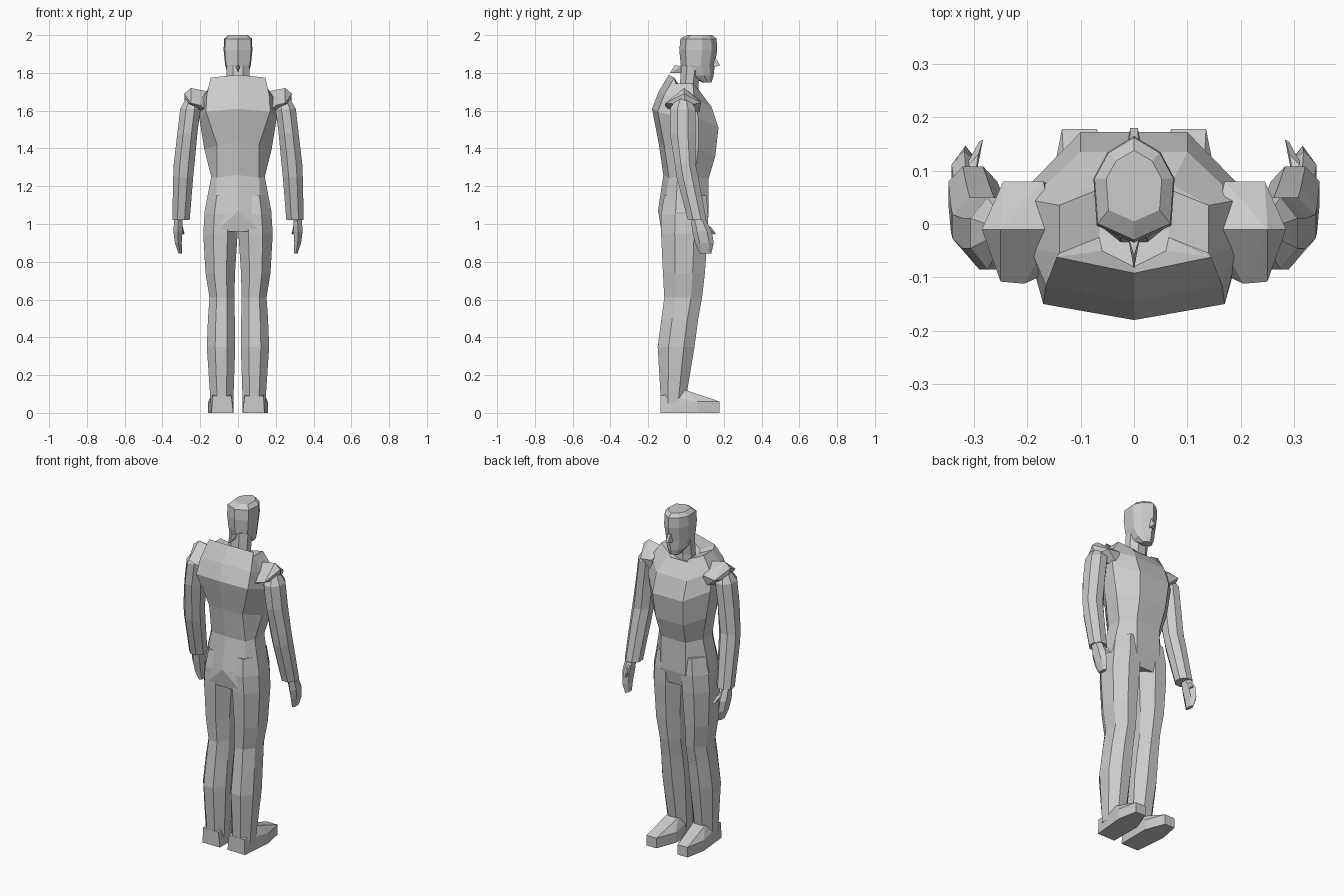
import bpy, bmesh
from math import sin, cos, pi


def finish(bm, name, mirror=False):
    bmesh.ops.recalc_face_normals(bm, faces=bm.faces)
    me = bpy.data.meshes.new(name)
    bm.to_mesh(me)
    bm.free()
    ob = bpy.data.objects.new(name, me)
    bpy.context.collection.objects.link(ob)
    if mirror:
        m = ob.modifiers.new("mirror", 'MIRROR')
        m.use_mirror_merge = False
    return ob


def skin(name, rings, mirror=False):
    """Join equal-length rings of points into a closed skin."""
    bm = bmesh.new()
    vs = [[bm.verts.new(p) for p in r] for r in rings]
    n = len(vs[0])
    for a, b in zip(vs, vs[1:]):
        for i in range(n):
            j = (i + 1) % n
            bm.faces.new((a[i], a[j], b[j], b[i]))
    bm.faces.new(vs[0][::-1])
    bm.faces.new(vs[-1])
    return finish(bm, name, mirror)


def limb(name, sections, n=8, mirror=True):
    """Sections are (z, centre x, half width, y back, y front)."""
    k = 1 / cos(pi / n)
    rings = []
    for z, cx, rx, y0, y1 in sections:
        cy, ry = (y0 + y1) / 2, (y1 - y0) / 2
        rings.append([(cx + rx * k * cos((i + .5) * 2 * pi / n),
                       cy + ry * k * sin((i + .5) * 2 * pi / n), z) for i in range(n)])
    return skin(name, rings, mirror)


def hull(name, pts, mirror=False):
    bm = bmesh.new()
    for p in pts:
        bm.verts.new(p)
    r = bmesh.ops.convex_hull(bm, input=bm.verts)
    junk = [v for v in r["geom_interior"] if isinstance(v, bmesh.types.BMVert)]
    bmesh.ops.delete(bm, geom=junk, context='VERTS')
    return finish(bm, name, mirror)


# Torso: z back, z front, back corner x, side x, front corner x, back y, side y, front y
torso = [
    (1.02, 0.97, .115, .165, .075, -.125, -.01, .105),
    (1.07, 1.05, .118, .178, .08, -.148, -.01, .12),
    (1.26, 1.24, .112, .142, .08, -.120, .00, .12),
    (1.43, 1.36, .110, .178, .09, -.145, .02, .155),
    (1.61, 1.51, .170, .205, .10, -.180, .02, .172),
    (1.70, 1.62, .165, .195, .10, -.145, .00, .135),
    (1.79, 1.70, .145, .140, .07, -.092, -.01, .075),
    (1.74, 1.69, .060, .065, .05, -.080, .02, .068),
]
rings = []
for zb, zf, wb, w, wf, yb, ys, yf in torso:
    zm = (zb + zf) / 2
    half = [(wb, yb + .03, zb - .015), (w, ys - .045, zm), (w, ys + .045, zm), (wf, yf, zf)]
    rings.append([(0, yb, zb)] + half + [(-x, y, z) for x, y, z in half[::-1]])
skin("torso", rings)

# Back hem of the jacket
hull("jacket_hem", [(-.115, -.13, .96), (.115, -.13, .96), (0, -.148, 1.07), (-.115, -.12, 1.06),
                    (.115, -.12, 1.06), (0, -.12, 1.03), (-.1, -.08, 1.0), (.1, -.08, 1.0)])

# Shoulder caps
hull("shoulder_cap", [(.15, -.01, 1.70), (.25, -.01, 1.72), (.285, -.01, 1.69),
                      (.245, .08, 1.64), (.17, .08, 1.65), (.205, -.112, 1.63),
                      (.25, -.108, 1.64), (.16, -.09, 1.60), (.14, .06, 1.55),
                      (.28, .0, 1.63)], True)

# Arms
limb("arm", [(1.665, .240, .035, -.05, .02), (1.61, .252, .054, -.085, .05),
             (1.48, .268, .053, -.085, .05), (1.32, .285, .055, -.060, .05),
             (1.25, .290, .053, -.050, .065), (1.02, .302, .046, .01, .108)])
limb("hand", [(1.04, .315, .022, .03, .09), (.96, .318, .024, .04, .13),
              (.90, .316, .018, .055, .14), (.845, .306, .010, .075, .13)], 6)
hull("thumb", [(.30, .07, 1.01), (.32, .10, 1.0), (.30, .09, .96), (.292, .13, .985),
               (.283, .158, .95), (.290, .155, .945)], True)

# Legs, running up inside the torso
limb("leg", [(.05, .085, .060, -.132, -.005), (.35, .090, .075, -.150, .045),
             (.50, .088, .071, -.130, .065), (.61, .085, .066, -.115, .085),
             (.74, .094, .078, -.122, .10), (.95, .093, .091, -.132, .115),
             (1.05, .088, .089, -.132, .118), (1.15, .082, .075, -.115, .108)])

# Shoes
shoe = [(.025, -.135, 0), (.14, -.135, 0), (.158, .06, 0), (.135, .178, 0),
        (.07, .178, 0), (.025, .06, 0)]
shoe += [(x, y, .06) for x, y, z in shoe[2:]]
shoe += [(.035, -.135, .09), (.135, -.135, .09), (.05, 0, .12), (.125, 0, .12)]
hull("shoe", shoe, True)

# Neck, then head rings: z, half width, y back, y front
limb("neck", [(1.64, 0, .062, -.04, .068), (1.73, 0, .060, -.033, .065),
              (1.84, 0, .062, -.025, .08)], 8, False)
head = [(1.75, .030, .085, .135), (1.785, .054, .02, .146), (1.84, .068, -.028, .152),
        (1.92, .076, -.035, .165), (1.98, .074, -.03, .162), (2.0, .052, .005, .138)]
rings = []
for z, w, y0, y1 in head:
    d = y1 - y0
    half = [(w * .65, y1 - d * .15, z), (w, y0 + d * .6, z), (w * .92, y0 + d * .16, z)]
    rings.append([(0, y1, z)] + half + [(0, y0, z)] + [(-x, y, z) for x, y, z in half[::-1]])
skin("head", rings)
hull("nose", [(-.009, .145, 1.90), (.009, .145, 1.90), (-.014, .145, 1.83),
              (.014, .145, 1.83), (-.007, .18, 1.84), (.007, .18, 1.84)])
# Small hair tuft at the nape
hull("hair_tuft", [(-.012, -.02, 1.835), (.012, -.02, 1.835), (0, -.02, 1.80),
                   (0, -.06, 1.84), (0, -.085, 1.80)])
